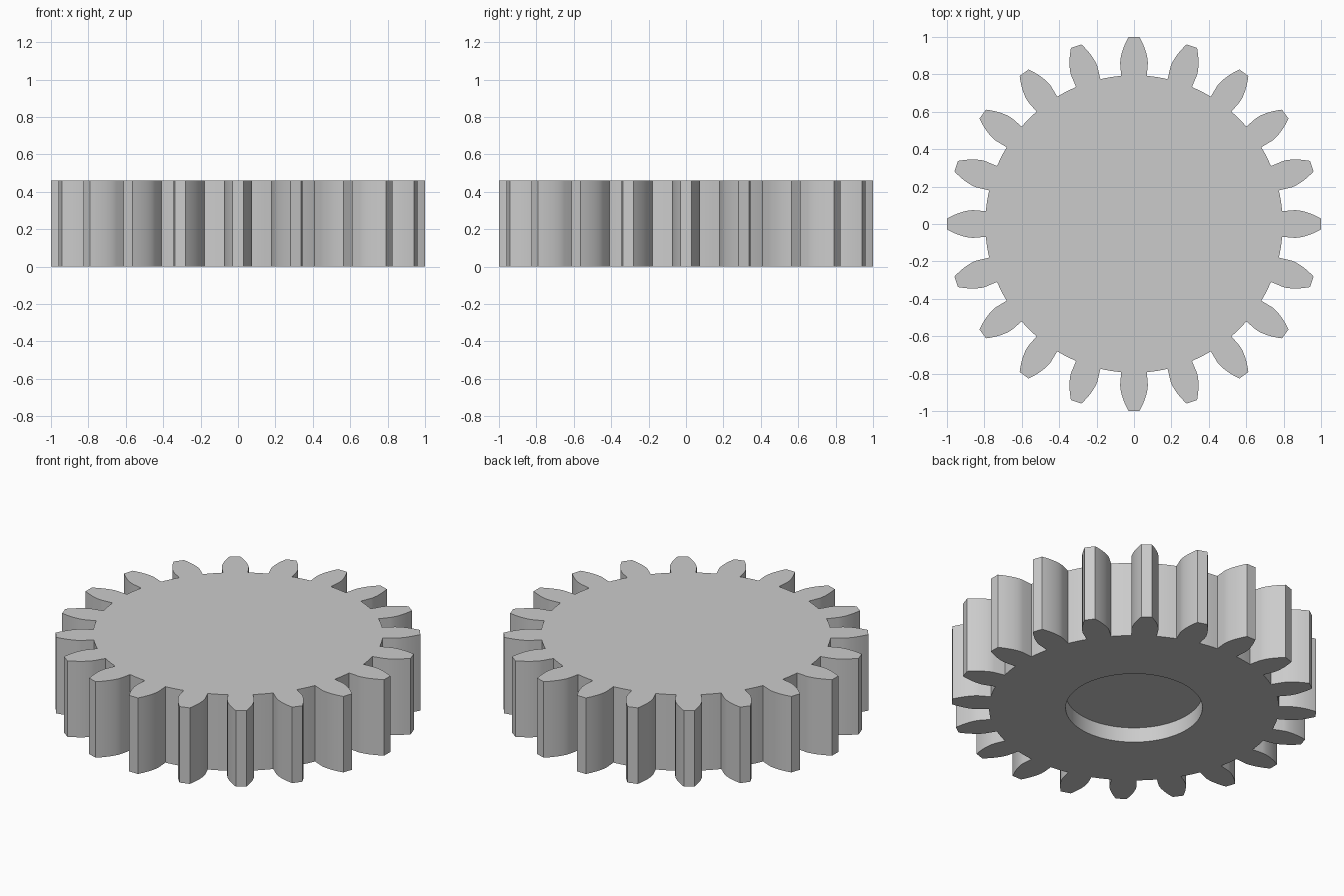
import bpy, bmesh, math

cube = bpy.data.objects.get("Cube")
if cube:
    bpy.data.objects.remove(cube, do_unlink=True)

TEETH = 20
HEIGHT = 0.46
R_TIP, R_BASE, R_ROOT = 1.0, 0.862, 0.795
HALF_ANGLE = 0.086           # half the tooth angle at its base
R_RECESS, RECESS_DEPTH = 0.375, 0.09
FLANK_STEPS, ROOT_STEPS = 8, 4


def polar(r, a):
    return (r * math.cos(a), r * math.sin(a))


def involute_angle(r):
    """Angle by which an involute flank has leaned in at radius r."""
    a = math.acos(min(1.0, R_BASE / r))
    return math.tan(a) - a


# One tooth: radial foot, involute flank, flat tip, mirrored flank, root arc
pitch = 2 * math.pi / TEETH
flank = [(R_ROOT, HALF_ANGLE)]
for i in range(FLANK_STEPS + 1):
    r = R_BASE + (R_TIP - R_BASE) * i / FLANK_STEPS
    flank.append((r, HALF_ANGLE - involute_angle(r)))
tooth = [(r, -a) for r, a in flank] + flank[::-1]
gap = pitch - 2 * HALF_ANGLE
tooth += [(R_ROOT, HALF_ANGLE + gap * i / ROOT_STEPS) for i in range(1, ROOT_STEPS)]
outline = [polar(r, a + k * pitch) for k in range(TEETH) for r, a in tooth]
circle = [polar(R_RECESS, 2 * math.pi * i / 96) for i in range(96)]

bm = bmesh.new()


def ring(points, z):
    return [bm.verts.new((x, y, z)) for x, y in points]


def wall(lower, upper):
    for i in range(len(lower)):
        j = (i + 1) % len(lower)
        bm.faces.new((lower[i], lower[j], upper[j], upper[i]))


def loop_edges(verts):
    return [bm.edges.get((v, verts[(i + 1) % len(verts)])) for i, v in enumerate(verts)]


# Toothed rim and closed top
bottom, top = ring(outline, 0), ring(outline, HEIGHT)
wall(bottom, top)
bm.faces.new(top)

# Shallow round recess in the underside
mouth, ceiling = ring(circle, 0), ring(circle, RECESS_DEPTH)
wall(mouth, ceiling)
bm.faces.new(ceiling)

# Underside between rim and recess
bmesh.ops.triangle_fill(bm, use_beauty=True,
                        edges=loop_edges(bottom) + loop_edges(mouth))
bmesh.ops.recalc_face_normals(bm, faces=bm.faces)

mesh = bpy.data.meshes.new("spur_gear")
bm.to_mesh(mesh)
bm.free()
gear = bpy.data.objects.new("spur_gear", mesh)
bpy.context.collection.objects.link(gear)

# Plain grey
grey = bpy.data.materials.new("plain_grey")
grey.use_nodes = True
colour = (0.6, 0.6, 0.6, 1)
grey.diffuse_color = colour
grey.node_tree.nodes["Principled BSDF"].inputs["Base Color"].default_value = colour
mesh.materials.append(grey)

# Smooth flanks, sharp corners
bpy.ops.object.select_all(action="DESELECT")
gear.select_set(True)
bpy.context.view_layer.objects.active = gear
bpy.ops.object.shade_smooth_by_angle(angle=math.radians(25))
